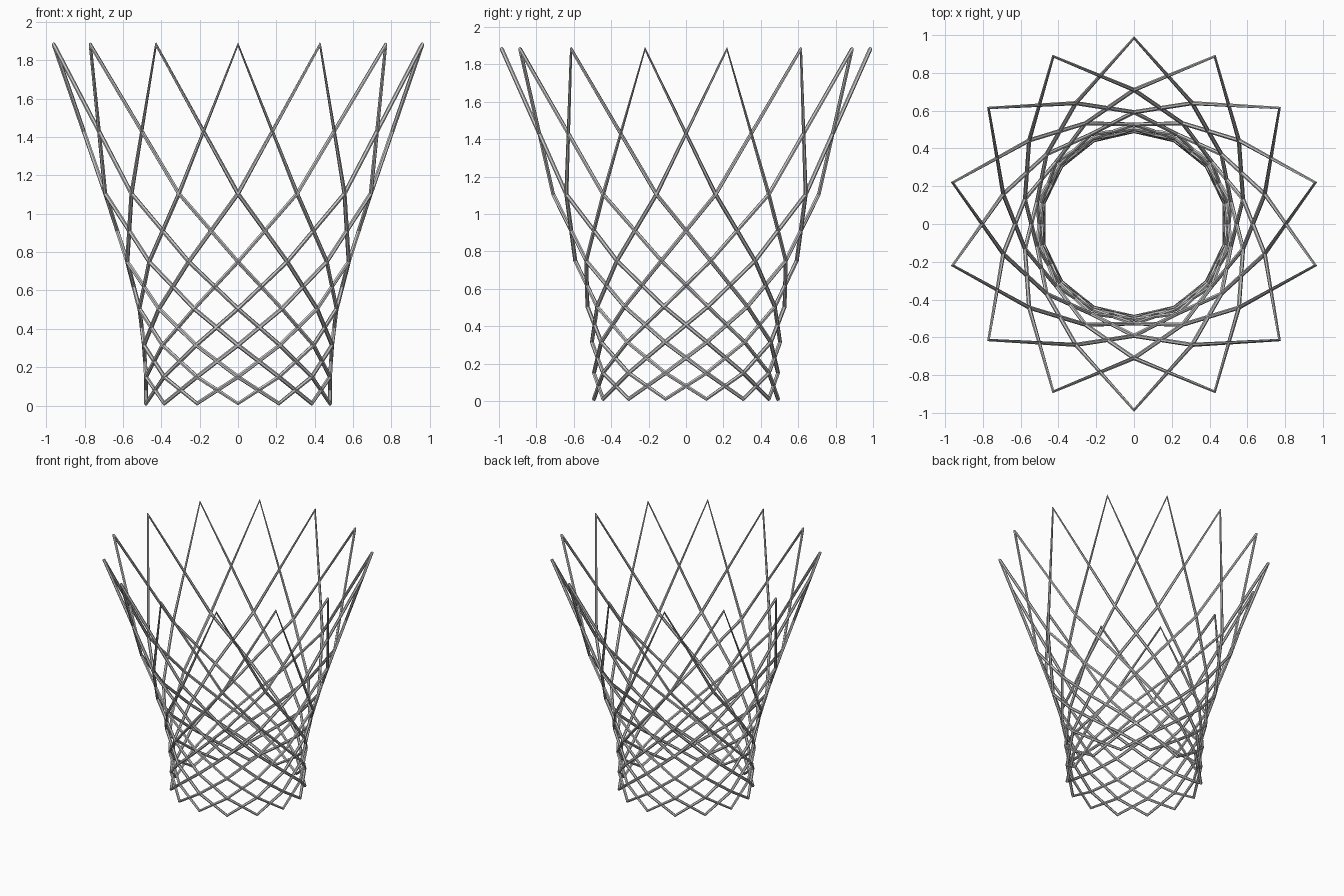
import bpy, math

if "Cube" in bpy.data.objects:
    bpy.data.objects.remove(bpy.data.objects["Cube"])

COUNT = 14                      # hooks around the rim
STEP = 2 * math.pi / COUNT
CORD = 0.011                    # cord radius
# (radius, height) of each knot level, top to bottom; one angular step per level
LEVELS = [(0.985, 1.882), (0.71, 1.105), (0.592, 0.75), (0.527, 0.505),
          (0.503, 0.315), (0.492, 0.15), (0.492, 0.011)]


def knot(level, step):
    r, z = LEVELS[level]
    a = math.pi / 2 + step * STEP
    return (r * math.cos(a), r * math.sin(a), z, 1.0)


# Two endless cords zigzag down and up around the net until they close
last = len(LEVELS) - 1
curve = bpy.data.curves.new("net", 'CURVE')
curve.dimensions = '3D'
curve.bevel_depth = CORD
curve.bevel_resolution = 1
curve.twist_mode = 'MINIMUM'
for start in (0, 1):
    pts = []
    for turn in range(COUNT // 2):
        base = start + turn * 2 * last
        pts += [knot(i, base + i) for i in range(last)]
        pts += [knot(last - i, base + last + i) for i in range(last)]
    spline = curve.splines.new('POLY')
    spline.points.add(len(pts) - 1)
    for p, co in zip(spline.points, pts):
        p.co = co
    spline.use_cyclic_u = True
    spline.use_smooth = False

net = bpy.data.objects.new("net", curve)
bpy.context.collection.objects.link(net)
bpy.context.view_layer.objects.active = net
net.select_set(True)
bpy.ops.object.convert(target='MESH')
